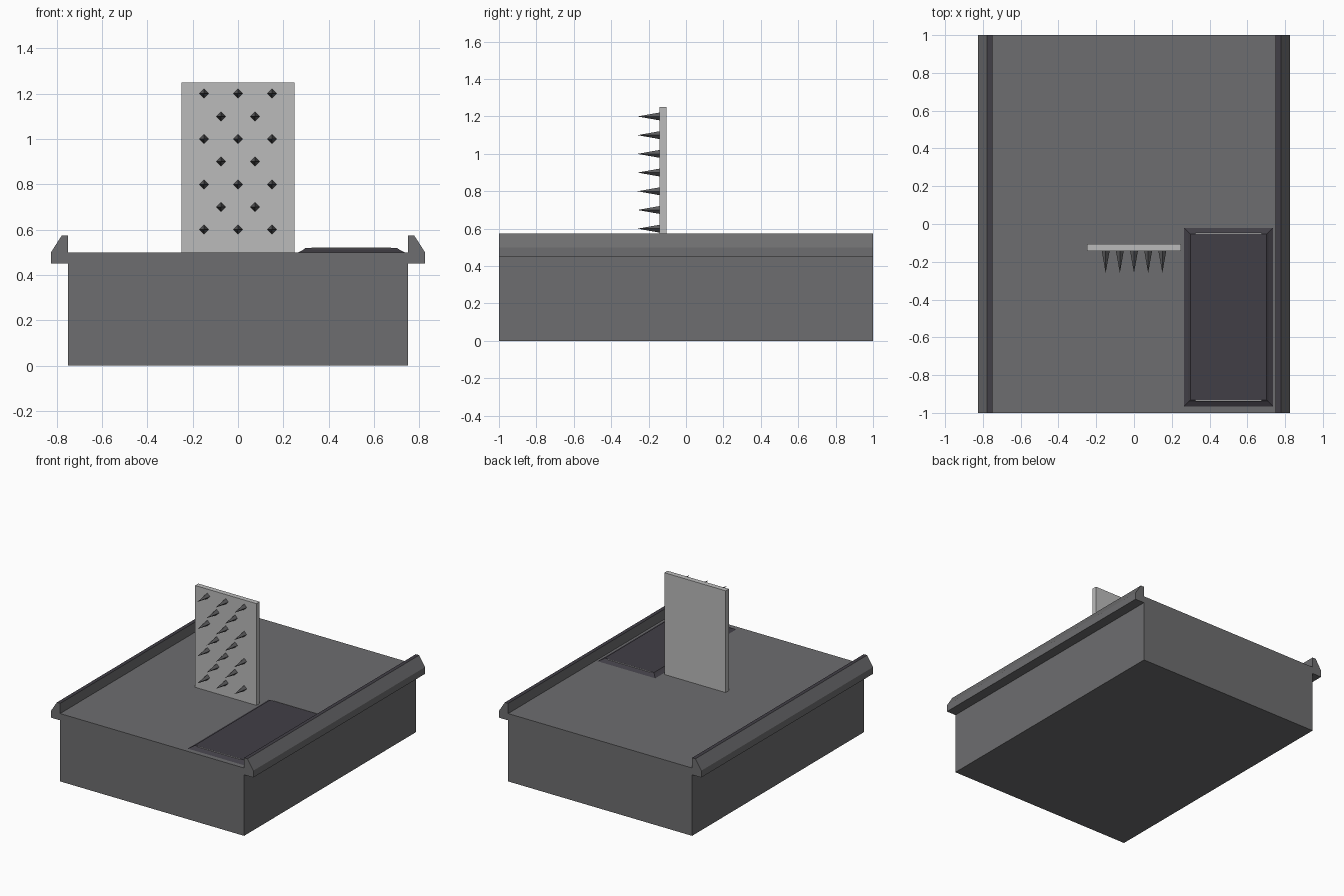
import bpy, bmesh, math
from mathutils import Matrix

if "Cube" in bpy.data.objects:
    bpy.data.objects.remove(bpy.data.objects["Cube"])


def material(name, rgb):
    m = bpy.data.materials.new(name)
    m.diffuse_color = (*rgb, 1)
    m.use_nodes = True
    m.node_tree.nodes["Principled BSDF"].inputs["Base Color"].default_value = m.diffuse_color
    return m


GREY = material("stone grey", (0.155, 0.155, 0.16))
PALE = material("pale metal", (0.50, 0.50, 0.50))
DARK = material("dark plate", (0.053, 0.049, 0.061))
IRON = material("spike iron", (0.11, 0.11, 0.115))


def finish(name, bm, *mats):
    bmesh.ops.recalc_face_normals(bm, faces=bm.faces)
    me = bpy.data.meshes.new(name)
    bm.to_mesh(me)
    bm.free()
    for m in mats:
        me.materials.append(m)
    ob = bpy.data.objects.new(name, me)
    bpy.context.collection.objects.link(ob)
    return ob


def box(name, x, y, z, mat):
    bm = bmesh.new()
    size = [b - a for a, b in (x, y, z)]
    mid = [(a + b) / 2 for a, b in (x, y, z)]
    bmesh.ops.create_cube(bm, size=1, matrix=Matrix.Translation(mid) @ Matrix.Diagonal((*size, 1)))
    return finish(name, bm, mat)


# Block base and upright board
box("base", (-0.75, 0.75), (-1, 1), (0, 0.5), GREY)
box("board", (-0.25, 0.25), (-0.142, -0.105), (0.5, 1.25), PALE)

# Side rails: bevelled profile run along y, with a dark top strip
PROFILE = [(0.75, 0.45), (0.825, 0.45), (0.825, 0.5), (0.777, 0.575), (0.75, 0.575)]
for side, label in ((1, "right"), (-1, "left")):
    bm = bmesh.new()
    end = bm.faces.new([bm.verts.new((side * x, -1, z)) for x, z in PROFILE])
    out = bmesh.ops.extrude_face_region(bm, geom=[end], use_keep_orig=True)
    bmesh.ops.translate(bm, vec=(0, 2, 0), verts=[v for v in out["geom"] if isinstance(v, bmesh.types.BMVert)])
    for f in bm.faces:
        if all(v.co.z > 0.57 for v in f.verts):
            f.material_index = 1
    finish(label + "_rail", bm, GREY, DARK)

# Spikes in staggered rows on the front of the board
bm = bmesh.new()
for row in range(7):
    for x in ((-0.15, 0, 0.15) if row % 2 == 0 else (-0.075, 0.075)):
        place = Matrix.Translation((x, -0.2, 0.6 + row * 0.1)) @ Matrix.Rotation(math.pi / 2, 4, 'X')
        bmesh.ops.create_cone(bm, cap_ends=True, segments=4, radius1=0.021, radius2=0,
                              depth=0.118, matrix=place)
finish("spikes", bm, IRON)

# Floor hatch with sloped edges
bm = bmesh.new()
rings = [(0, 0.5), (0.022, 0.511), (0.034, 0.52)]
loops = []
for inset, z in rings:
    x0, x1, y0, y1 = 0.265 + inset, 0.735 - inset, -0.965 + inset, -0.02 - inset
    loops.append([bm.verts.new(p) for p in ((x0, y0, z), (x1, y0, z), (x1, y1, z), (x0, y1, z))])
for a, b in zip(loops, loops[1:]):
    for i in range(4):
        j = (i + 1) % 4
        bm.faces.new((a[i], a[j], b[j], b[i]))
bm.faces.new(loops[0])
bm.faces.new(loops[-1])
finish("floor_hatch", bm, DARK)

# Thin bright lines at the hatch ends
for y, label in ((-0.05, "back"), (-0.934, "front")):
    box(label + "_hatch_line", (0.325, 0.675), (y - 0.002, y + 0.002), (0.518, 0.521), PALE)
